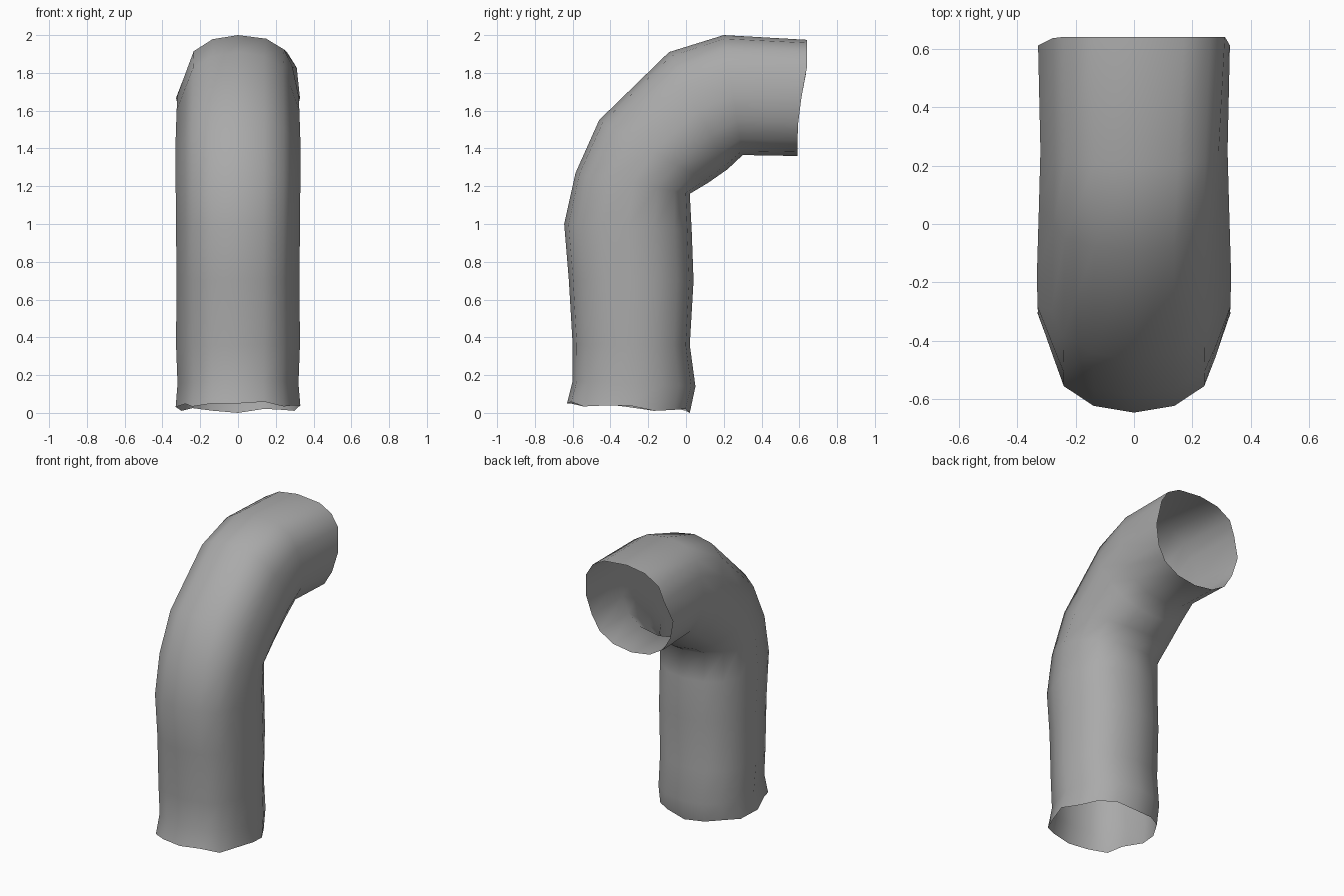
import bpy, bmesh, math
from mathutils import Vector

cube = bpy.data.objects.get("Cube")
if cube:
    bpy.data.objects.remove(cube, do_unlink=True)

grey = bpy.data.materials.new("plain grey")
grey.use_nodes = True
colour = (0.4, 0.4, 0.4, 1)
grey.diffuse_color = colour
grey.node_tree.nodes["Principled BSDF"].inputs["Base Color"].default_value = colour

# Stations along the bend: outer (y, z), inner (y, z), half width
STATIONS = [
    ((-0.63, 0.05), (0.02, 0.01), 0.33),
    ((-0.60, 0.17), (0.05, 0.14), 0.32),
    ((-0.60, 0.36), (0.02, 0.36), 0.328),
    ((-0.62, 0.70), (0.04, 0.70), 0.325),
    ((-0.645, 1.0), (0.03, 0.97), 0.328),
    ((-0.585, 1.27), (0.02, 1.16), 0.33),
    ((-0.46, 1.55), (0.12, 1.22), 0.332),
    ((-0.09, 1.91), (0.22, 1.29), 0.325),
    ((0.20, 2.00), (0.30, 1.365), 0.32),
    ((0.64, 1.975), (0.60, 1.36), 0.328),
]
SIDES = 16
# Lengthwise dents beside the outer and inner faces
DENTS = {3: 0.92, 13: 0.91, 5: 0.97, 11: 0.97}


def ring_point(outer, inner, half, i, square):
    """Rounded section with shallow dents; square tightens the outer left corner."""
    a = math.tau * i / SIDES
    c, s = math.cos(a), math.sin(a)
    tight = square if c > 0 and s > 0 else 0
    power = 0.9 - 0.22 * tight
    c = math.copysign(abs(c) ** power, c)
    s = math.copysign(abs(s) ** power, s)
    dent = DENTS.get(i, 1)
    s *= dent + (1 - dent) * tight
    o, n = Vector((0, *outer)), Vector((0, *inner))
    p = (o + n) / 2 + (o - n) / 2 * c
    p.x = half * s
    return p


# Open bent tube, its outer left corner squaring up towards the upper end
bm = bmesh.new()
rings = []
for k, station in enumerate(STATIONS):
    square = max(0, k - 7) / 2
    rings.append([bm.verts.new(ring_point(*station, i, square)) for i in range(SIDES)])

# Uneven lower rim
for i, v in enumerate(rings[0]):
    v.co.z = max(0, v.co.z + 0.012 * math.sin(2.1 * i))
# Upper rim: upright at the top, cut back around the lower half
for v in rings[-1]:
    drop = max(0, 1.82 - v.co.z) / 0.46
    v.co.y = 0.64 - 0.05 * math.sin(min(1, drop * 1.2) * math.pi / 2)

for lower, upper in zip(rings, rings[1:]):
    for i in range(SIDES):
        j = (i + 1) % SIDES
        bm.faces.new((lower[i], lower[j], upper[j], upper[i]))
bmesh.ops.recalc_face_normals(bm, faces=bm.faces)
# Face the surface outwards
front = min(bm.faces, key=lambda f: f.calc_center_median().y)
if front.normal.y > 0:
    bmesh.ops.reverse_faces(bm, faces=bm.faces)

mesh = bpy.data.meshes.new("bent_tube")
bm.to_mesh(mesh)
bm.free()
mesh.materials.append(grey)
tube = bpy.data.objects.new("bent_tube", mesh)
bpy.context.collection.objects.link(tube)
mesh.shade_smooth()
